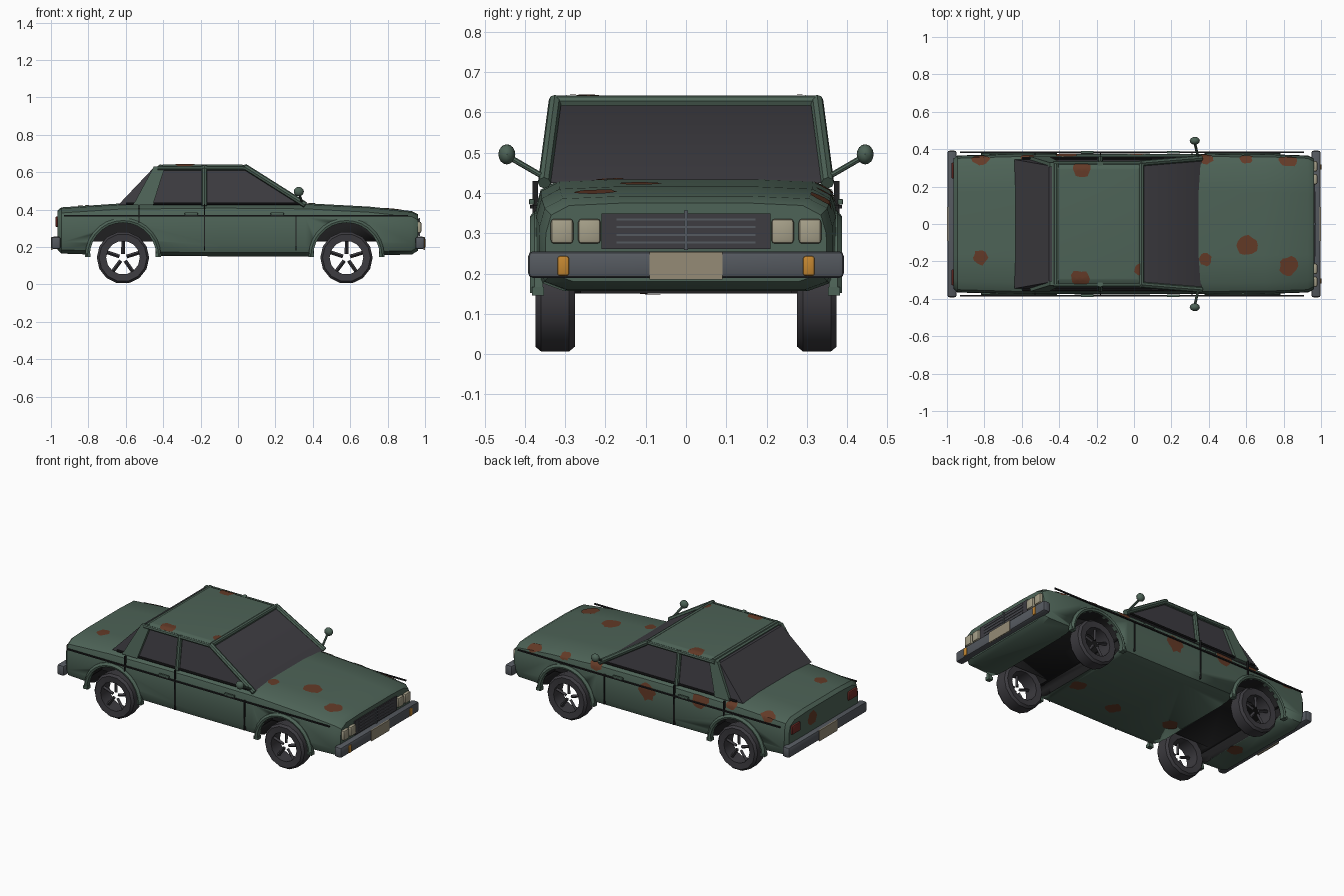
import bpy, bmesh, math, random
from mathutils import Vector
from mathutils.bvhtree import BVHTree

random.seed(4)
if "Cube" in bpy.data.objects:
    bpy.data.objects.remove(bpy.data.objects["Cube"])


def material(name, *rgb):
    m = bpy.data.materials.new(name)
    m.use_nodes = True
    m.diffuse_color = (*rgb, 1)
    bsdf = m.node_tree.nodes["Principled BSDF"]
    bsdf.inputs["Base Color"].default_value = (*rgb, 1)
    bsdf.inputs["Roughness"].default_value = 0.7
    return m


GREEN = material("faded green paint", .075, .125, .095)
GLASS = material("dark glass", .047, .045, .053)
RUBBER = material("tyre rubber", .045, .043, .05)
BLACK = material("black trim", .014, .014, .015)
STEEL = material("bumper steel", .09, .1, .115)
CREAM = material("lamp cream", .38, .35, .25)
KHAKI = material("plate khaki", .30, .26, .18)
AMBER = material("amber lamp", .55, .24, .03)
RED = material("red lamp", .16, .025, .02)
RUST = material("rust", .125, .042, .02)


def finish(name, bm, mat, bevel=0):
    bmesh.ops.recalc_face_normals(bm, faces=bm.faces)
    if bevel:
        bmesh.ops.bevel(bm, geom=bm.edges[:], offset=bevel, segments=2,
                        profile=.5, affect='EDGES')
    me = bpy.data.meshes.new(name)
    bm.to_mesh(me)
    bm.free()
    me.materials.append(mat)
    me.polygons.foreach_set("use_smooth", [True] * len(me.polygons))
    me.set_sharp_from_angle(angle=math.radians(35))
    ob = bpy.data.objects.new(name, me)
    bpy.context.collection.objects.link(ob)
    return ob


def loft(name, loops, mat, closed=False, bevel=0):
    """Skin a list of equal point loops; cap the ends unless closed."""
    bm = bmesh.new()
    rows = [[bm.verts.new(p) for p in loop] for loop in loops]
    pairs = list(zip(rows, rows[1:])) + ([(rows[-1], rows[0])] if closed else [])
    for a, b in pairs:
        for i in range(len(a)):
            j = (i + 1) % len(a)
            bm.faces.new((a[i], a[j], b[j], b[i]))
    if not closed:
        bm.faces.new(rows[0])
        bm.faces.new(rows[-1])
    return finish(name, bm, mat, bevel)


def prism(name, outline, y0, y1, mat, bevel=0):
    return loft(name, [[(x, y, z) for x, z in outline] for y in (y0, y1)], mat, bevel=bevel)


def box(name, centre, size, mat, bevel=0):
    (x, y, z), (a, b, c) = centre, [s / 2 for s in size]
    return prism(name, [(x - a, z - c), (x + a, z - c), (x + a, z + c), (x - a, z + c)],
                 y - b, y + b, mat, bevel)


def tube(name, p, q, r, mat, n=8):
    p, q = Vector(p), Vector(q)
    rot = (q - p).to_track_quat('Z', 'Y')
    ring = [rot @ Vector((r * math.cos(t), r * math.sin(t), 0))
            for t in (math.tau * k / n for k in range(n))]
    return loft(name, [[p + v for v in ring], [q + v for v in ring]], mat)


def sweep(name, cx, cz, profile, a0, a1, n, mat, closed=False):
    """Turn a (radius, y) profile about a sideways axis."""
    angles = [a0 + (a1 - a0) * k / n for k in range(n if closed else n + 1)]
    return loft(name, [[(cx + r * math.cos(t), y, cz + r * math.sin(t)) for r, y in profile]
                       for t in angles], mat, closed)


# body shell, skinned through stations of x, half width, bottom, top
def section(x, w, zb, zt):
    half = [(w - .07, zb), (w - .015, zb + .02), (w, zb + .06), (w - .002, zt - .075),
            (w - .015, zt - .03), (w - .06, zt - .006), (w * .45, zt)]
    return [(x, y, z) for y, z in half] + [(x, -y, z) for y, z in reversed(half)]


STATIONS = [(-.965, .348, .185, .395), (-.945, .366, .165, .412), (-.64, .375, .155, .432),
            (-.1, .376, .15, .438), (.36, .375, .15, .434), (.7, .374, .155, .416),
            (.93, .366, .16, .392), (.962, .35, .18, .375)]
body = loft("body_shell", [section(*s) for s in STATIONS], GREEN)

# wheel wells, cut from the shell with a dark lining
WHEELS = (-.615, .58)
cutters = []
for wx in WHEELS:
    cutters.append(box("well_cutter", (wx, 0, .08), (.35, 1, .3), BLACK))
    for s in (-1, 1):
        circle = [(wx + .18 * math.cos(math.tau * k / 24), .15 + .18 * math.sin(math.tau * k / 24))
                  for k in range(24)]
        cutters.append(prism("arch_cutter", circle, s * .262, s * .5, BLACK))
for c in cutters:
    c.hide_render = True
    m = body.modifiers.new("well", 'BOOLEAN')
    m.object, m.operation, m.solver = c, 'DIFFERENCE', 'EXACT'
    m.material_mode = 'TRANSFER'
shell = bpy.data.meshes.new_from_object(
    body.evaluated_get(bpy.context.evaluated_depsgraph_get()))
body.modifiers.clear()
body.data = shell
for c in cutters:
    bpy.data.objects.remove(c)

# cabin glass and roof
def plan(x0, x1, w, z):
    return [(x0, -w, z), (x1, -w, z), (x1, w, z), (x0, w, z)]


loft("cabin_glass", [plan(-.64, .36, .345, .425), plan(-.455, .045, .312, .62)], GLASS)
roof = loft("roof", [plan(-.435, .05, .325, .612), plan(-.44, .05, .325, .628),
                     plan(-.40, .02, .295, .641)], GREEN, bevel=.004)
for x in (-.415, .04):
    tube("roof_rim", (x, -.32, .628), (x, .32, .628), .014, GREEN)

for s in (-1, 1):
    # pillars and window frames
    tube("front_pillar", (.36, s * .352, .425), (.035, s * .325, .63), .016, GREEN)
    tube("middle_pillar", (-.18, s * .35, .42), (-.18, s * .322, .635), .015, GREEN)
    loft("rear_pillar", [[(-.56, y, .425), (-.455, y, .425)] +
                         [(-.39, y - s * .034, .63), (-.45, y - s * .034, .63)]
                         for y in (s * .338, s * .362)], GREEN)
    tube("roof_gutter", (-.43, s * .325, .622), (.05, s * .325, .622), .012, GREEN)
    tube("window_sill", (-.6, s * .352, .432), (.36, s * .352, .432), .007, BLACK)
    # side trim, door seams and handles
    box("side_trim", (-.01, s * .383, .366), (1.84, .008, .008), BLACK)
    for x, lo, hi in ((-.53, .33, .425), (-.18, .18, .43), (.31, .18, .37)):
        box("door_seam", (x, s * .374, (lo + hi) / 2), (.006, .014, hi - lo), BLACK)
    for x in (-.25, .21):
        box("door_handle", (x, s * .383, .378), (.07, .014, .014), GREEN, .003)
    # mirror on a stalk
    tube("mirror_stalk", (.345, s * .345, .435), (.325, s * .435, .487), .007, GREEN)
    bm = bmesh.new()
    bmesh.ops.create_uvsphere(bm, u_segments=12, v_segments=8, radius=1)
    for v in bm.verts:
        v.co = Vector((.325, s * .445, .496)) + v.co * Vector((.027, .021, .025))
    finish("mirror", bm, GREEN)
    # wheels and arch lips
    for wx in WHEELS:
        tyre = [(.09, .28), (.128, .276), (.14, .29), (.14, .36), (.128, .374), (.09, .37)]
        sweep("tyre", wx, .143, [(r, s * y) for r, y in tyre], 0, math.tau, 14, RUBBER, True)
        for k in range(5):
            t = math.tau * k / 5 + .3
            d = Vector((math.cos(t), 0, math.sin(t)))
            hub = Vector((wx, s * .345, .143))
            tube("wheel_spoke", hub + d * .02, hub + d * .094, .01, RUBBER, 4)
        lip = [(.178, .355), (.178, .384), (.19, .388), (.203, .376), (.203, .355)]
        sweep("arch_lip", wx, .152, [(r, s * y) for r, y in lip], 0, math.pi, 14, GREEN)
        for e in (-.188, .188):
            box("arch_foot", (wx + e, s * .368, .156), (.03, .03, .02), GREEN)
    # lamps
    for y in (.24, .308):
        box("headlamp", (.965, s * y, .305), (.03, .056, .062), CREAM, .009)
    box("indicator", (.99, s * .305, .219), (.026, .03, .05), AMBER, .007)
    box("tail_lamp", (-.965, s * .285, .335), (.022, .085, .055), RED, .006)

# bumpers and number plates
for e, name in ((1, "front"), (-1, "rear")):
    box(name + "_bumper", (e * .973, 0, .222), (.05, .784, .066), STEEL, .012)
    box(name + "_plate", (e * .996, 0, .219), (.008, .182, .068), KHAKI)

# grille with slats
box("grille", (.962, 0, .305), (.012, .42, .088), GLASS)
for k in range(4):
    box("grille_slat", (.969, 0, .277 + k * .019), (.005, .345, .005), STEEL)
box("grille_bar", (.97, 0, .307), (.008, .01, .098), STEEL)

# rust patches, pressed onto the body and roof
verts, faces = [], []
for ob in (body, roof):
    base = len(verts)
    verts += [v.co.copy() for v in ob.data.vertices]
    faces += [[base + i for i in p.vertices] for p in ob.data.polygons]
surface = BVHTree.FromPolygons(verts, faces)


def patch(centre, facing, r):
    rot = Vector(facing).to_track_quat('Z', 'Y')
    n, bm = 14, bmesh.new()
    wobble = [random.uniform(.8, 1.1) for _ in range(n)]

    def press(a, b):
        co, normal, _, _ = surface.find_nearest(Vector(centre) + rot @ Vector((a, b, 0)))
        return bm.verts.new(co + normal * .003)

    rings = [[press(f * r * w * math.cos(math.tau * k / n), f * r * w * math.sin(math.tau * k / n))
              for k, w in enumerate(wobble)] for f in (.33, .67, 1)]
    mid = press(0, 0)
    for k in range(n):
        j = (k + 1) % n
        bm.faces.new((mid, rings[0][k], rings[0][j]))
        for a, b in zip(rings, rings[1:]):
            bm.faces.new((a[k], b[k], b[j], a[j]))
    finish("rust_patch", bm, RUST)


UP, LEFT, DOWN = (0, 0, 1), (0, 1, 0), (0, 0, -1)
for x, y, r in ((.6, -.115, .06), (.83, -.225, .052), (.38, -.19, .035), (-.82, -.18, .042)):
    patch((x, y, .425), UP, r)
for x, y, r in ((-.28, .295, .05), (-.29, -.295, .05), (.035, -.24, .035)):
    patch((x, y, .645), UP, r)
for x, r in ((.83, .055), (.38, .045), (-.82, .05), (-.57, .035), (.6, .035)):
    patch((x, .355, .405), (0, .7, .7), r)
for x, z in ((.01, .34), (-.36, .385)):
    patch((x, .38, z), LEFT, .058)
for x, y in ((.34, -.09), (.02, -.157), (-.35, -.1), (-.83, -.09)):
    patch((x, y, .15), DOWN, .05)
patch((-.97, .115, .335), (-1, 0, 0), .045)
